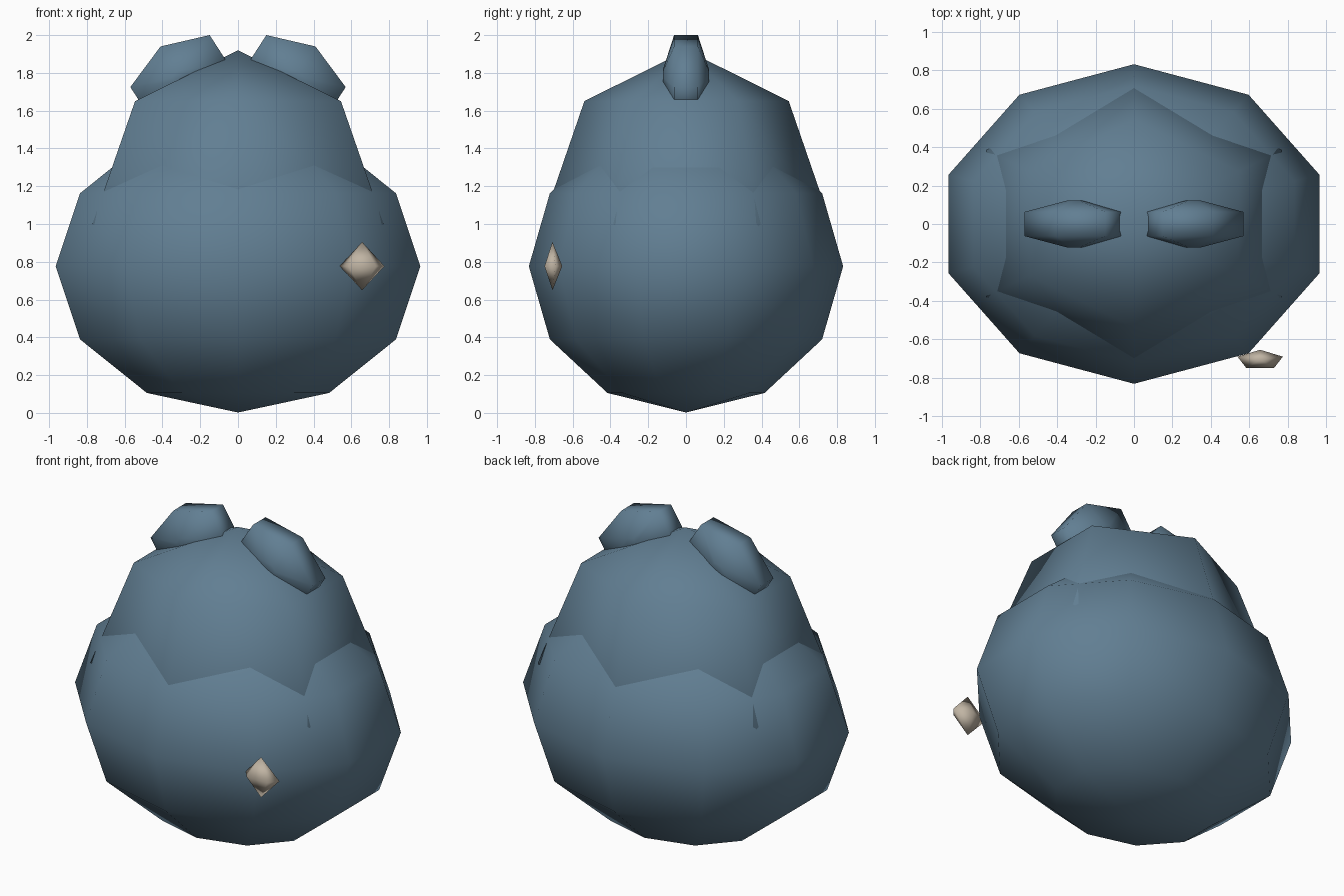
import bpy
import bmesh
from mathutils import Vector

cube = bpy.data.objects.get("Cube")
if cube:
    bpy.data.objects.remove(cube, do_unlink=True)


def material(name, color):
    mat = bpy.data.materials.new(name)
    mat.use_nodes = True
    mat.diffuse_color = color
    mat.node_tree.nodes["Principled BSDF"].inputs["Base Color"].default_value = color
    return mat


def finish(name, bm, mat):
    bmesh.ops.recalc_face_normals(bm, faces=bm.faces)
    for face in bm.faces:
        face.smooth = True
    mesh = bpy.data.meshes.new(name)
    bm.to_mesh(mesh)
    bm.free()
    mesh.materials.append(mat)
    obj = bpy.data.objects.new(name, mesh)
    bpy.context.collection.objects.link(obj)
    return obj


def ball(name, segments, rings, center, radii, mat):
    """Low-poly ellipsoid."""
    bm = bmesh.new()
    bmesh.ops.create_uvsphere(bm, u_segments=segments, v_segments=rings, radius=1)
    bmesh.ops.scale(bm, vec=radii, verts=bm.verts)
    bmesh.ops.translate(bm, vec=center, verts=bm.verts)
    return finish(name, bm, mat)


def ear(name, side, mat):
    """Flattened six-sided lozenge, leaning outwards."""
    center = Vector((0.31, 0, 1.785))
    half = [Vector((0.26, 0, -0.06)), Vector((0.10, 0, 0.155)), Vector((-0.16, 0, 0.215))]
    outline = half + [-p for p in half]
    bm = bmesh.new()
    loops = []
    for y, size in ((-0.122, 0.15), (-0.063, 1), (0.063, 1), (0.122, 0.15)):
        points = [center + p * size + Vector((0, y, 0)) for p in outline]
        loops.append([bm.verts.new((p.x * side, p.y, p.z)) for p in points])
    for a, b in zip(loops, loops[1:]):
        for i in range(6):
            j = (i + 1) % 6
            bm.faces.new((a[i], a[j], b[j], b[i]))
    bm.faces.new(loops[0])
    bm.faces.new(loops[-1])
    return finish(name, bm, mat)


blue = material("slate blue", (0.12, 0.21, 0.29, 1))
cream = material("warm cream", (0.53, 0.46, 0.37, 1))

# Round body and the head sunk into it
ball("body", 10, 6, (0, 0, 0.776), (1.015, 0.832, 0.774), blue)
ball("head", 6, 4, (0, 0.003, 1.0), (0.89, 0.765, 0.92), blue)

# Ears
ear("left_ear", 1, blue)
ear("right_ear", -1, blue)

# Single eye on the left
ball("left_eye", 5, 2, (0.657, -0.707, 0.777), (0.124, 0.052, 0.128), cream)
